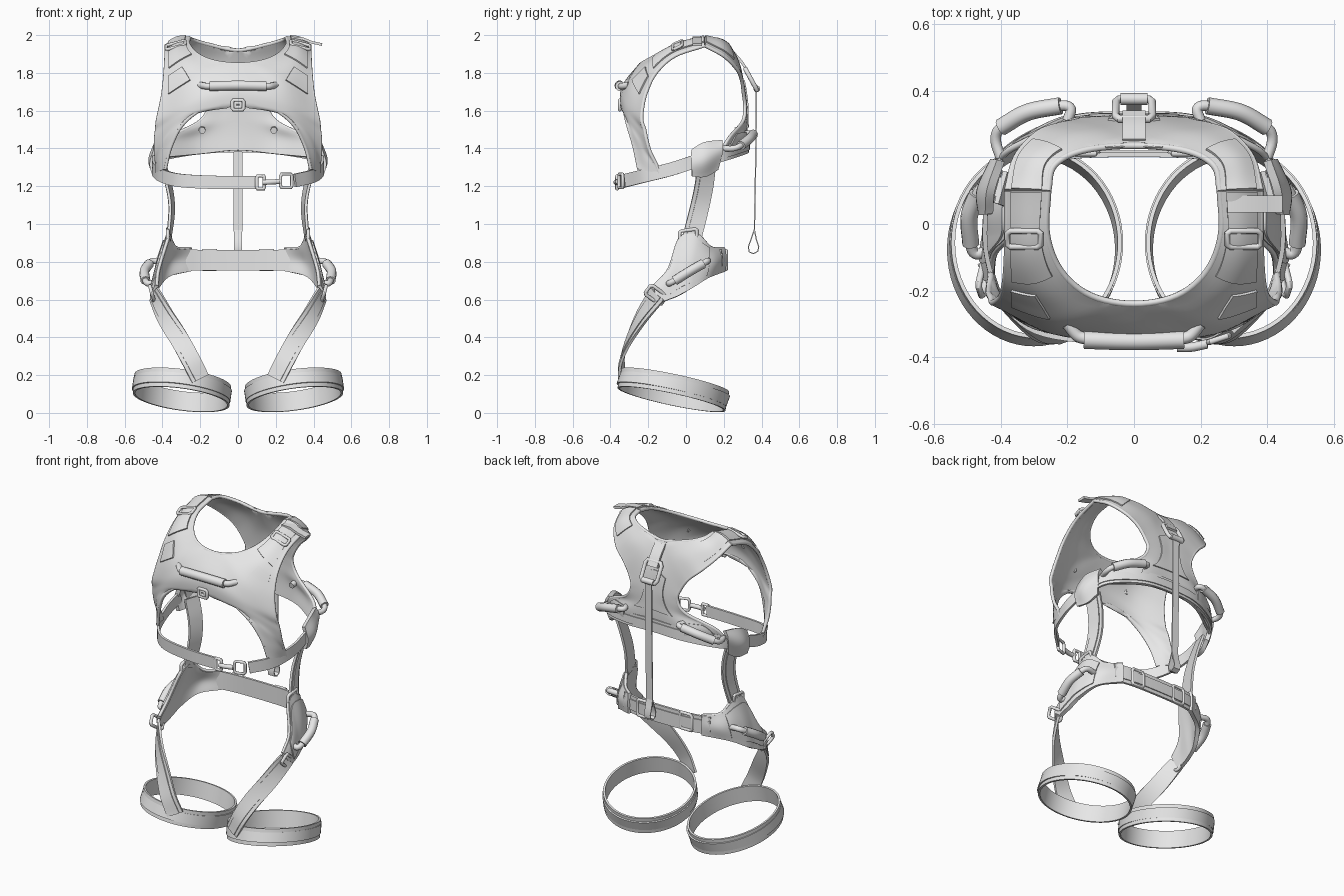
import bpy, bmesh, math
from mathutils import Vector as V

cube = bpy.data.objects.get("Cube")
if cube:
    bpy.data.objects.remove(cube)

grey = bpy.data.materials.new("light_grey")
grey.use_nodes = True
grey.diffuse_color = (.8, .8, .8, 1)
grey.node_tree.nodes["Principled BSDF"].inputs["Base Color"].default_value = (.8, .8, .8, 1)


def flipped(p):
    return V((-p.x, p.y, p.z))


def smooth_point(pts, t):
    """Point on a smooth curve through pts, level where it meets the mirror plane."""
    n = len(pts) - 1
    i = max(0, min(int(t * n), n - 1))
    f = t * n - i
    b, c = V(pts[i]), V(pts[i + 1])
    a = V(pts[i - 1]) if i > 0 else 2 * b - c
    d = V(pts[i + 2]) if i + 2 <= n else 2 * c - b
    if b.x == 0 and c.x != 0:
        a = flipped(c)
    elif c.x == 0 and b.x != 0:
        d = flipped(b)
    elif b.x == 0 and c.x == 0:
        a = a if a.x == 0 else 2 * b - c
        d = d if d.x == 0 else 2 * c - b
    return .5 * (2 * b + (c - a) * f + (2 * a - 5 * b + 4 * c - d) * f * f
                 + (3 * b - 3 * c + d - a) * f ** 3)


def smooth_path(pts, n):
    return [smooth_point(pts, i / n) for i in range(n + 1)]


def surface(rows, u, v):
    return smooth_point([smooth_point(r, u) for r in rows], v)


def outward(rows, u, v):
    e = .01
    p = surface(rows, u, v)
    n = (surface(rows, u + e, v) - surface(rows, u - e, v)).cross(
        surface(rows, u, v + e) - surface(rows, u, v - e)).normalized()
    return n if n.dot(V((p.x, p.y, .3))) > 0 else -n


def finish(ob, mirror, thick=0):
    """Apply mirroring and thickness, then shade smooth with sharp edges."""
    bpy.ops.object.select_all(action='DESELECT')
    bpy.context.view_layer.objects.active = ob
    ob.select_set(True)
    if mirror:
        m = ob.modifiers.new("mirror", 'MIRROR')
        m.use_clip = True
    if thick:
        s = ob.modifiers.new("thickness", 'SOLIDIFY')
        s.thickness = thick
        s.offset = 0
    bpy.ops.object.convert(target='MESH')
    ob = bpy.context.object
    bm = bmesh.new()
    bm.from_mesh(ob.data)
    bmesh.ops.recalc_face_normals(bm, faces=bm.faces)
    bm.to_mesh(ob.data)
    bm.free()
    bpy.ops.object.shade_smooth_by_angle(angle=math.radians(40))


def grid(name, lines, thick, mirror=True, closed=False):
    """Sheet of quads through equal-length lines of points."""
    bm = bmesh.new()
    vs = [[bm.verts.new(p) for p in line] for line in lines]
    if closed:
        vs.append(vs[0])
    for r, s in zip(vs, vs[1:]):
        for i in range(len(r) - 1):
            bm.faces.new((r[i], r[i + 1], s[i + 1], s[i]))
    me = bpy.data.meshes.new(name)
    bm.to_mesh(me)
    bm.free()
    me.materials.append(grey)
    ob = bpy.data.objects.new(name, me)
    bpy.context.collection.objects.link(ob)
    finish(ob, mirror, thick)


def panel(name, rows, thick=.018, area=(0, 1, 0, 1), lift=0, nu=12, nv=50):
    a, b, c, d = area
    uv = [[(a + (b - a) * i / nu, c + (d - c) * j / nv) for i in range(nu + 1)]
          for j in range(nv + 1)]
    grid(name, [[surface(rows, u, v) + (outward(rows, u, v) * lift if lift else V((0, 0, 0)))
                 for u, v in line] for line in uv], thick)


def tube(name, pts, r, mirror=True, cyclic=False, n=24):
    if n:
        pts = smooth_path(pts, n)
    cu = bpy.data.curves.new(name, 'CURVE')
    cu.dimensions = '3D'
    cu.bevel_depth = r
    cu.bevel_resolution = 3
    cu.use_fill_caps = True
    sp = cu.splines.new('POLY')
    sp.points.add(len(pts) - 1)
    for q, p in zip(sp.points, pts):
        q.co = (*p, 1)
    sp.use_cyclic_u = cyclic
    cu.materials.append(grey)
    ob = bpy.data.objects.new(name, cu)
    bpy.context.collection.objects.link(ob)
    finish(ob, mirror)


def strap(name, pts, width, centre=(0, 0), mirror=True, thick=.014, n=30, ridge=True):
    """Webbing along a path, its face turned away from a vertical axis."""
    path = smooth_path(pts, n)
    lines, inner = [], []
    for i, p in enumerate(path):
        t = path[min(i + 1, n)] - path[max(i - 1, 0)]
        out = V((p.x - centre[0], p.y - centre[1], 0))
        w = out.cross(t).normalized() * width / 2
        out = t.cross(w).normalized()
        out *= 1 if out.dot(p - V((*centre, p.z))) > 0 else -1
        lines.append([p - w, p, p + w])
        inner.append([p + out * thick * .6 + w * k for k in (-.6, 0, .6)])
    grid(name, lines, thick, mirror)
    if ridge:
        grid(name + "_webbing", inner, .009, mirror)


def buckle(name, c, a, b, r=.01, mirror=True):
    """Rounded rectangular frame with half-axes a and b."""
    c, a, b = V(c), V(a), V(b)
    k = ((1, .7), (.8, 1), (-.8, 1), (-1, .7), (-1, -.7), (-.8, -1), (.8, -1), (1, -.7))
    tube(name, [c + a * x + b * y for x, y in k], r, mirror, True, 0)


# Vest: rows run from the shoulder down, each from inner edge to armhole
shoulder = [(.258, .1, 1.985), (.32, .1, 1.978), (.38, .1, 1.945)]
front = [shoulder,
         [(.262, -.03, 1.95), (.32, -.06, 1.93), (.38, -.06, 1.89)],
         [(.22, -.14, 1.9), (.3, -.17, 1.86), (.385, -.16, 1.8)],
         [(.13, -.215, 1.86), (.25, -.25, 1.79), (.395, -.21, 1.7)],
         [(0, -.24, 1.845), (.22, -.295, 1.74), (.41, -.23, 1.62)],
         [(0, -.33, 1.73), (.23, -.32, 1.66), (.425, -.235, 1.55)],
         [(0, -.34, 1.63), (.25, -.32, 1.6), (.43, -.22, 1.5)],
         [(.17, -.33, 1.615), (.3, -.3, 1.55), (.435, -.21, 1.45)],
         [(.29, -.31, 1.53), (.37, -.26, 1.46), (.435, -.19, 1.38)],
         [(.355, -.275, 1.41), (.405, -.22, 1.36), (.43, -.16, 1.32)],
         [(.385, -.25, 1.29), (.41, -.2, 1.28), (.43, -.14, 1.27)]]
back = [shoulder,
        [(.24, .175, 1.975), (.3, .195, 1.94), (.353, .2, 1.89)],
        [(.155, .22, 1.95), (.22, .252, 1.89), (.29, .27, 1.82)],
        [(0, .235, 1.92), (.12, .275, 1.85), (.225, .295, 1.76)],
        [(0, .29, 1.78), (.09, .3, 1.74), (.178, .305, 1.69)],
        [(0, .31, 1.65), (.075, .315, 1.63), (.157, .312, 1.62)],
        [(0, .315, 1.55), (.11, .315, 1.54), (.205, .3, 1.54)],
        [(0, .315, 1.47), (.2, .31, 1.46), (.37, .225, 1.45)],
        [(0, .31, 1.39), (.2, .3, 1.37), (.41, .17, 1.35)]]
panel("vest_front", front)
panel("vest_back", back)
for side, rows in (("front", front), ("back", back)):
    tube(side + "_neck_piping", [r[0] for r in rows[:5 if side == "front" else 4]], .01)
    tube(side + "_armhole_piping", [r[2] for r in rows], .01, n=50)
    panel(side + "_shoulder_pad", rows, .009, (.15, .85, 0, .2), .012)
tube("arch_piping", [r[0] for r in front[6:]], .009)
panel("chest_patch", front, .009, (.55, .88, .24, .35), .012, nv=10)
panel("back_spine_patch", back, .009, (0, .45, .52, .8), .011)
panel("back_wing_patch", back, .009, (.5, .9, .84, .95), .012)

# Front grab handle, centre tab and shoulder fittings
tube("chest_handle", [(-.15, -.348, 1.73), (0, -.352, 1.733), (.15, -.348, 1.73)], .027, False)
tube("chest_handle_end", [(.14, -.345, 1.73), (.17, -.335, 1.73), (.2, -.3, 1.735)], .018)
buckle("chest_tab", (0, -.35, 1.63), (.03, 0, 0), (0, 0, .025), .01, False)
buckle("chest_tab_core", (0, -.345, 1.63), (.015, 0, 0), (0, 0, .012), .012, False)
buckle("shoulder_buckle", (.33, -.045, 1.947), (.05, 0, -.013), (0, .024, .011), .009)
grid("shoulder_tab", [[(x, y, z) for y in (.035, .085)] for x, z in
                      ((.28, 1.985), (.34, 1.982), (.39, 1.962), (.445, 1.95))], .014, False)
tube("back_stud", [(.19, .29, 1.5), (.19, .275, 1.498), (.19, .26, 1.495)], .018, n=2)

# Belts around the ribs
rib = [(.445, .06, 1.335), (.445, -.08, 1.29), (.4, -.22, 1.255), (.3, -.32, 1.23)]
strap("rib_strap_left", rib, .07, mirror=False, ridge=False)
strap("rib_strap_right", [(-x, y, z) for x, y, z in rib]
      + [(-.1, -.355, 1.22), (.1, -.36, 1.22)], .07, mirror=False, ridge=False)
strap("back_belt", [(.44, .1, 1.345), (.38, .22, 1.38), (.2, .31, 1.41), (0, .325, 1.42)], .08)
buckle("clip_slider", (.12, -.365, 1.22), (.02, 0, 0), (0, 0, .034), .01, False)
tube("clip_bar", [(.13, -.37, 1.22), (.17, -.37, 1.222), (.22, -.36, 1.225)], .014, False)
buckle("clip_ring", (.255, -.345, 1.228), (.03, .01, 0), (0, 0, .036), .009, False)

# Flank patches and rear grab handles
flank = [[(.435, .03, 1.39), (.455, .03, 1.32), (.44, .03, 1.255)],
         [(.43, .1, 1.43), (.46, .1, 1.34), (.425, .1, 1.255)],
         [(.4, .19, 1.44), (.42, .19, 1.39), (.405, .165, 1.29)]]
panel("flank_patch", flank, .026, nv=14)
tube("rear_handle", [(.4, .29, 1.415), (.32, .335, 1.45), (.22, .355, 1.475)], .026)
tube("rear_handle_cord", [(.4, .2, 1.4), (.415, .25, 1.4), (.4, .29, 1.415), (.32, .335, 1.45),
                          (.22, .355, 1.475), (.19, .345, 1.48), (.2, .31, 1.48)], .016)

# Hanging ring and lanyard behind
strap("ring_strap", [(0, .25, 1.91), (0, .3, 1.85), (0, .335, 1.79)], .07,
      mirror=False, n=10, ridge=False)
buckle("back_ring", (0, .345, 1.765), (.055, 0, 0), (0, .03, -.055), .012, False)
tube("ring_sleeve", [(-.04, .375, 1.715), (.04, .375, 1.715)], .018, False, n=4)
strap("lanyard", [(0, .372, 1.71), (0, .37, 1.4), (0, .362, .96)], .045,
      mirror=False, thick=.007, ridge=False)
drop = [(.362, .97), (.345, .92), (.33, .88), (.335, .852), (.357, .843),
        (.38, .855), (.385, .88), (.372, .92), (.362, .97)]
grid("lanyard_loop", [[(x, y, z) for x in (-.022, .022)] for y, z in drop], .006, False)

# Hip belt, hip pads and connecting straps
strap("side_strap", [(.365, .03, .92), (.35, .07, 1.08), (.365, .095, 1.2), (.4, .11, 1.32)], .1)
strap("hip_belt", [(-.3, .18, .81), (-.15, .205, .808), (.15, .205, .808), (.3, .18, .81)], .11,
      mirror=False)
hip = [[(.25, .2, .87), (.25, .205, .81), (.25, .2, .75)],
       [(.33, .13, .875), (.36, .14, .8), (.37, .12, .72)],
       [(.365, .06, .94), (.41, .04, .8), (.43, .03, .66)],
       [(.37, -.03, .925), (.42, -.04, .77), (.445, -.04, .62)],
       [(.42, -.09, .76), (.44, -.1, .69), (.45, -.09, .6)],
       [(.43, -.17, .67), (.445, -.16, .63), (.45, -.13, .585)]]
panel("hip_pad", hip, .024)
panel("hip_pad_cover", hip, .009, (.12, .88, .25, .85), .014)
tube("hip_piping", [r[0] for r in hip], .009)
tube("hip_handle", [(.47, .09, .79), (.495, .02, .75), (.49, -.06, .7)], .026)
tube("hip_handle_cord", [(.39, .11, .8), (.445, .115, .805), (.47, .09, .79), (.495, .02, .75),
                         (.49, -.06, .7), (.475, -.09, .685), (.44, -.08, .69)], .017)
buckle("hip_belt_buckle", (.15, .212, .81), (.04, 0, 0), (0, 0, .05))
buckle("side_strap_buckle", (.372, .012, .945), (0, .045, .006), (0, 0, .023))
buckle("leg_strap_buckle", (.452, -.16, .625), (-.01, .042, -.03), (.006, .018, .024))

# Leg straps and thigh loops
leg = V((.297, -.067))
strap("leg_strap", [(.445, -.15, .63), (.385, -.235, .51), (.31, -.3, .39), (.25, -.338, .28),
                    (.2, -.34, .18)], .1, leg)
for label, reach, height, thick in (("thigh_loop", 0, .1, .012), ("thigh_loop_webbing", .006, .055, .009)):
    ring = []
    for i in range(64):
        a = i * math.tau / 64
        x, y = (.25 + reach) * math.cos(a), (.28 + reach) * math.sin(a)
        z = .122 - .21 * y + .13 * x
        ring.append([(leg.x + x - k * .004, leg.y + y + k * .01, z + k * height / 2)
                     for k in (-1, 0, 1)])
    grid(label, ring, thick, closed=True)
